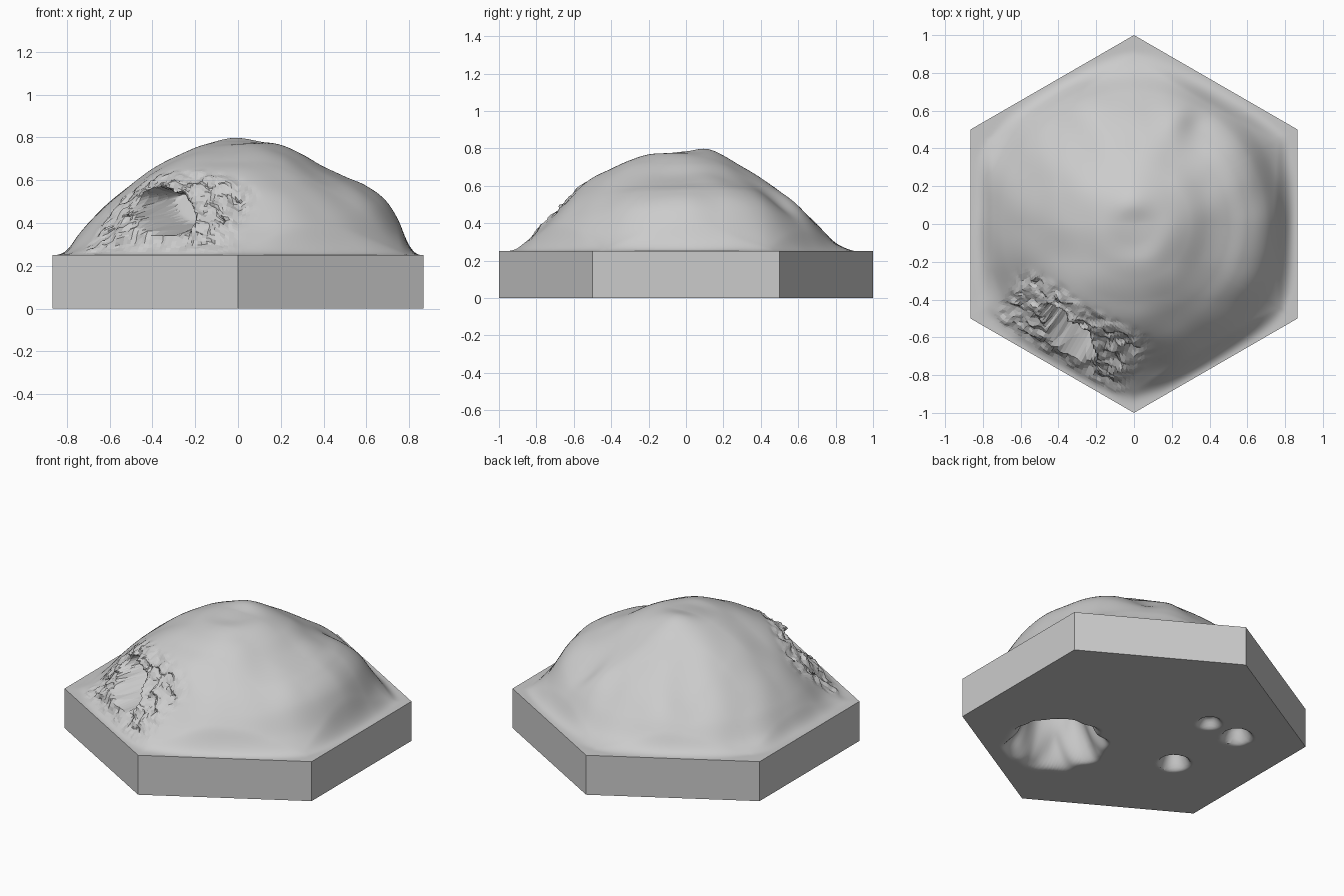
import bpy, bmesh, math
from mathutils import Vector, noise

if "Cube" in bpy.data.objects:
    bpy.data.objects.remove(bpy.data.objects["Cube"])

SEG, RINGS = 240, 90
BASE_Z = 0.25
APOTHEM = math.sqrt(3) / 2

# Mound height along +x, +y, -x, -y at radius 0, 0.1, ... 1.0
PROFILES = [
    [.78, .775, .765, .725, .665, .62, .575, .49, .33, .25, .25],
    [.78, .785, .755, .70, .64, .57, .49, .40, .295, .252, .25],
    [.78, .775, .75, .705, .645, .575, .495, .40, .29, .25, .25],
    [.78, .775, .765, .73, .69, .64, .56, .455, .35, .27, .25],
]
# Soft bumps and dents on the mound: x, y, radius, height
BUMPS = [(.22, .58, .10, .025), (.32, .52, .09, -.03), (.60, .38, .16, .03),
         (-.30, .45, .14, -.015), (-.25, .62, .12, .02), (.45, -.15, .15, -.015),
         (.42, -.48, .18, -.03), (-.45, .05, .15, .01), (-.36, -.44, .20, .03),
         (-.05, .12, .12, .012)]
# Hollows in the underside: x, y, radius, depth
PITS = [(.25, -.40, .30, .38), (-.41, -.13, .10, .12),
        (-.49, .33, .10, .10), (-.27, .35, .08, .05)]
# Cave mouth
CAVE = Vector((-.335, -.58, .45))
INWARD = Vector((.5, APOTHEM, 0))
ACROSS = Vector((APOTHEM, -.5, 0))


def smooth(a, b, x):
    t = max(0.0, min(1.0, (x - a) / (b - a)))
    return t * t * (3 - 2 * t)


def hex_radius(a):
    sixth = math.pi / 3
    return APOTHEM / math.cos((a + sixth / 2) % sixth - sixth / 2)


def sample(p, r):
    f = min(r, .9999) * 10
    i = int(f)
    t = f - i
    a, b, c, d = p[max(i - 1, 0)], p[i], p[i + 1], p[min(i + 2, 10)]
    return b + .5 * t * (c - a + t * (2*a - 5*b + 4*c - d + t * (3*(b - c) + d - a)))


def top_point(a, r, edge):
    x, y = r * math.cos(a), r * math.sin(a)
    q = (a / (math.pi / 2)) % 4
    i = int(q)
    k = smooth(0, 1, q - i)
    h = sample(PROFILES[i], r) * (1 - k) + sample(PROFILES[(i + 1) % 4], r) * k
    for bx, by, br, bh in BUMPS:
        h += bh * math.exp(-((x - bx)**2 + (y - by)**2) / br**2)
    fade = smooth(0, .12, edge - r)
    h += .012 * noise.noise(Vector((x * 5, y * 5, 3))) * smooth(0, .2, r)
    p = Vector((x, y, BASE_Z + max(0, h - BASE_Z) * fade))
    rough = 0
    rel = p - CAVE
    out = -rel.dot(INWARD)
    if out > -.3:
        u, w = rel.dot(ACROSS), p.z - CAVE.z
        d = math.hypot(u / .16, (w + .3 * u) / .085)
        depth = 1 - smooth(.7, 1.2, d)
        # broken rock around the mouth
        rough = (1 - smooth(.30, .44, abs(u))) * (1 - smooth(.16, .23, abs(w)))
        rough *= smooth(-.22, -.12, out) * fade * (1 - depth)
        crack = noise.noise(p * 14) + .6 * noise.noise(p * 30)
        p -= INWARD * (.035 * crack * rough)
        p.z += .02 * noise.noise(p * 22) * rough
        # hollow of the cave
        p += INWARD * (.30 * depth) + Vector((0, 0, .02 * depth))
    return p, rough


def bottom_point(a, r):
    x, y = r * math.cos(a), r * math.sin(a)
    z = 0
    for px, py, pr, depth in PITS:
        d = math.hypot(x - px, y - py) / pr
        d += .12 * noise.noise(Vector((x * 9, y * 9, 0)))
        z += depth * (1 - smooth(.25, 1, d))
    return Vector((x, y, z))


bm = bmesh.new()
rough_of = {}


def add(point, rough=0):
    v = bm.verts.new(point)
    rough_of[v] = rough
    return v


# Mound surface, hexagon edge and underside as concentric rings
top_rings, low_rings = [], []
for j in range(1, RINGS + 1):
    top, low = [], []
    for s in range(SEG):
        a = s * 2 * math.pi / SEG
        edge = hex_radius(a)
        r = edge * j / RINGS
        top.append(add(*top_point(a, r, edge)))
        low.append(add(bottom_point(a, r)))
    top_rings.append(top)
    low_rings.append(low)
top_mid = add(*top_point(0, 0, 1))
low_mid = add(bottom_point(0, 0))

rings = top_rings + low_rings[::-1]
for s in range(SEG):
    n = (s + 1) % SEG
    bm.faces.new((top_mid, rings[0][s], rings[0][n]))
    bm.faces.new((low_mid, rings[-1][n], rings[-1][s]))
    for inner, outer in zip(rings, rings[1:]):
        bm.faces.new((inner[s], outer[s], outer[n], inner[n]))
bm.normal_update()
flat = [max(rough_of[v] for v in f.verts) > .3 for f in bm.faces]

mesh = bpy.data.meshes.new("cave_mound_tile")
bm.to_mesh(mesh)
bm.free()
tile = bpy.data.objects.new("cave_mound_tile", mesh)
bpy.context.collection.objects.link(tile)
bpy.context.view_layer.objects.active = tile
tile.select_set(True)
bpy.ops.object.shade_smooth_by_angle(angle=math.radians(40))
# Broken rock stays faceted
for poly, is_flat in zip(mesh.polygons, flat):
    if is_flat:
        poly.use_smooth = False
